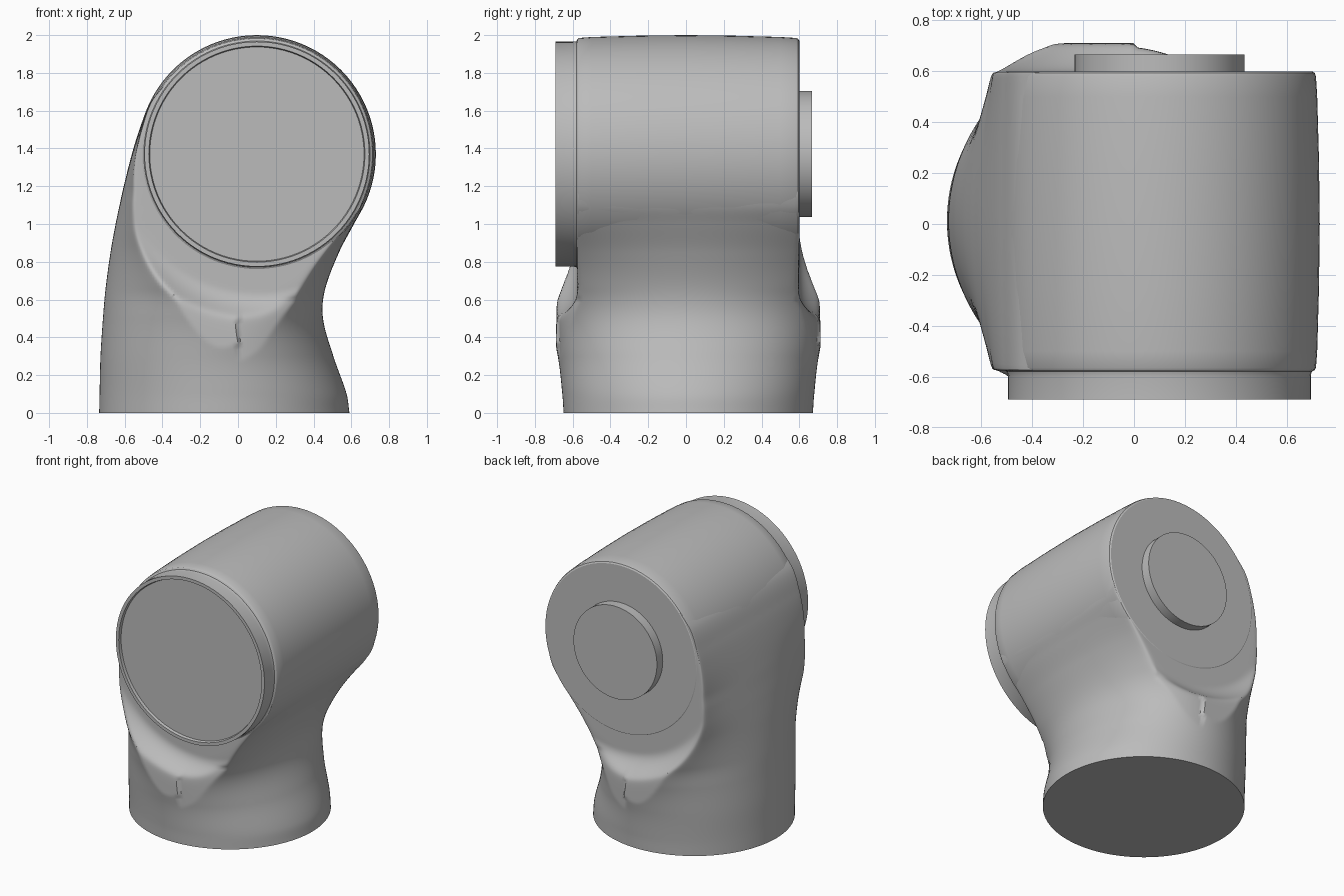
import bpy, bmesh, math

cube = bpy.data.objects.get("Cube")
if cube:
    bpy.data.objects.remove(cube, do_unlink=True)

# One plain grey for the whole casting
grey = bpy.data.materials.new("light grey")
grey.use_nodes = True
grey.diffuse_color = (0.5, 0.5, 0.5, 1)
grey.node_tree.nodes["Principled BSDF"].inputs["Base Color"].default_value = (0.5, 0.5, 0.5, 1)

AXIS_X, AXIS_Z = 0.1, 1.37   # centre line of the horizontal barrel


def skin(name, rings, angle):
    """Join closed rings of points into a capped, smooth shaded object."""
    bm = bmesh.new()
    loops = [[bm.verts.new(p) for p in ring] for ring in rings]
    n = len(loops[0])
    for low, high in zip(loops, loops[1:]):
        for i in range(n):
            j = (i + 1) % n
            bm.faces.new((low[i], low[j], high[j], high[i]))
    bm.faces.new(loops[0])
    bm.faces.new(loops[-1])
    bmesh.ops.recalc_face_normals(bm, faces=bm.faces)
    mesh = bpy.data.meshes.new(name)
    bm.to_mesh(mesh)
    bm.free()
    mesh.materials.append(grey)
    obj = bpy.data.objects.new(name, mesh)
    bpy.context.collection.objects.link(obj)
    bpy.ops.object.select_all(action='DESELECT')
    obj.select_set(True)
    bpy.context.view_layer.objects.active = obj
    bpy.ops.object.shade_smooth_by_angle(angle=math.radians(angle))


def turned(name, profile, sides=96):
    """Turn a (radius, y) profile about the barrel axis."""
    turn = [math.tau * i / sides for i in range(sides)]
    skin(name, [[(AXIS_X + r * math.cos(a), y, AXIS_Z + r * math.sin(a))
                 for a in turn] for r, y in profile], 28)


# Barrel with a slight belly and rounded ends
turned("barrel", [(0.6, -0.58), (0.61, -0.574), (0.615, -0.565), (0.62, -0.5),
                  (0.627, -0.25), (0.63, 0), (0.627, 0.25), (0.62, 0.5),
                  (0.615, 0.58), (0.61, 0.594), (0.6, 0.6)])
# Front collar with a shallow recessed cover
turned("front_collar", [(0.606, -0.56), (0.597, -0.585), (0.595, -0.6), (0.595, -0.69),
                        (0.572, -0.69), (0.567, -0.67)])
# Round boss on the back
turned("back_boss", [(0.334, 0.59), (0.334, 0.667)])

# Leg sections: z, left x, right x, and how far each side's curve reaches in y
SECTIONS = [(0, -0.735, 0.59, 0.66, 0.66), (0.1, -0.733, 0.575, 0.664, 0.67),
            (0.3, -0.728, 0.505, 0.671, 0.71), (0.5, -0.715, 0.45, 0.68, 0.8),
            (0.65, -0.702, 0.46, 0.71, 0.95), (0.85, -0.675, 0.535, 0.86, 1.3),
            (1.0, -0.648, 0.614, 1.08, 2), (1.1, -0.627, 0.667, 1.25, 3),
            (1.2, -0.605, 0.69, 1.45, 3.5), (1.37, -0.562, 0.65, 2.2, 4),
            (1.5, -0.522, 0.6, 3, 4), (1.65, -0.462, 0.5, 4, 4),
            (1.75, -0.38, 0.42, 4, 4)]


def section_at(z):
    """Smoothly interpolate the leg section at a height."""
    k = max(i for i in range(len(SECTIONS) - 1) if SECTIONS[i][0] <= z)
    p1, p2 = SECTIONS[k], SECTIONS[k + 1]
    p0 = SECTIONS[max(k - 1, 0)]
    p3 = SECTIONS[min(k + 2, len(SECTIONS) - 1)]
    h = p2[0] - p1[0]
    t = (z - p1[0]) / h
    out = []
    for c in range(1, 5):
        m1 = (p2[c] - p0[c]) / (p2[0] - p0[0]) * h
        m2 = (p3[c] - p1[c]) / (p3[0] - p1[0]) * h
        out.append(p1[c] * (1 + 2 * t) * (1 - t) ** 2 + m1 * t * (1 - t) ** 2
                   + p2[c] * t * t * (3 - 2 * t) + m2 * t * t * (t - 1))
    return out


def scoop(x, z):
    """How far the leg swells past the flat barrel ends."""
    if z > AXIS_Z:
        return 0
    t = max(0, math.hypot(x - AXIS_X, z - AXIS_Z) - 0.73) / 0.14
    return 0.12 * t * t


def drum(x, z):
    """Depth of the round foot, which bounds the pinched right side."""
    u = max(0, x + 0.07) / 0.67
    return (0.675 + 0.03 * z) * math.sqrt(max(0, 1 - u * u)) + max(0, z - 0.6)


def soft_limit(v, limit):
    """Limit a depth with a small rounded edge."""
    return (v + limit - math.hypot(v - limit, 0.03)) / 2


# Leg: round foot blending into the barrel, scooped front and back
rings = []
STEPS, SIDES, REACH = 120, 240, 0.7
for s in range(STEPS + 1):
    z = 1.749 * s / STEPS
    left, right, left_depth, right_depth = section_at(z)
    ring = []
    for i in range(SIDES):
        a = math.tau * (i + 0.5) / SIDES
        blend = (1 + math.sin(math.pi / 2 * math.cos(a))) / 2
        depth = left_depth + (right_depth - left_depth) * blend
        t = 1 / math.hypot(math.cos(a), REACH / depth * math.sin(a))
        t = min(t, 1 / abs(math.sin(a)))
        x = (left + right) / 2 + (right - left) / 2 * t * math.cos(a)
        reach = REACH * t * abs(math.sin(a))
        if z < 0.9 and x > 0:
            reach = min(reach, max(drum(x, z), 0.3 * reach))
        side = math.copysign(1, math.sin(a))
        flat = 0.587 if side > 0 else 0.589
        ring.append((x, 0.012 + side * soft_limit(reach, flat + scoop(x, z)), z))
    rings.append(ring)
skin("leg", rings, 40)
